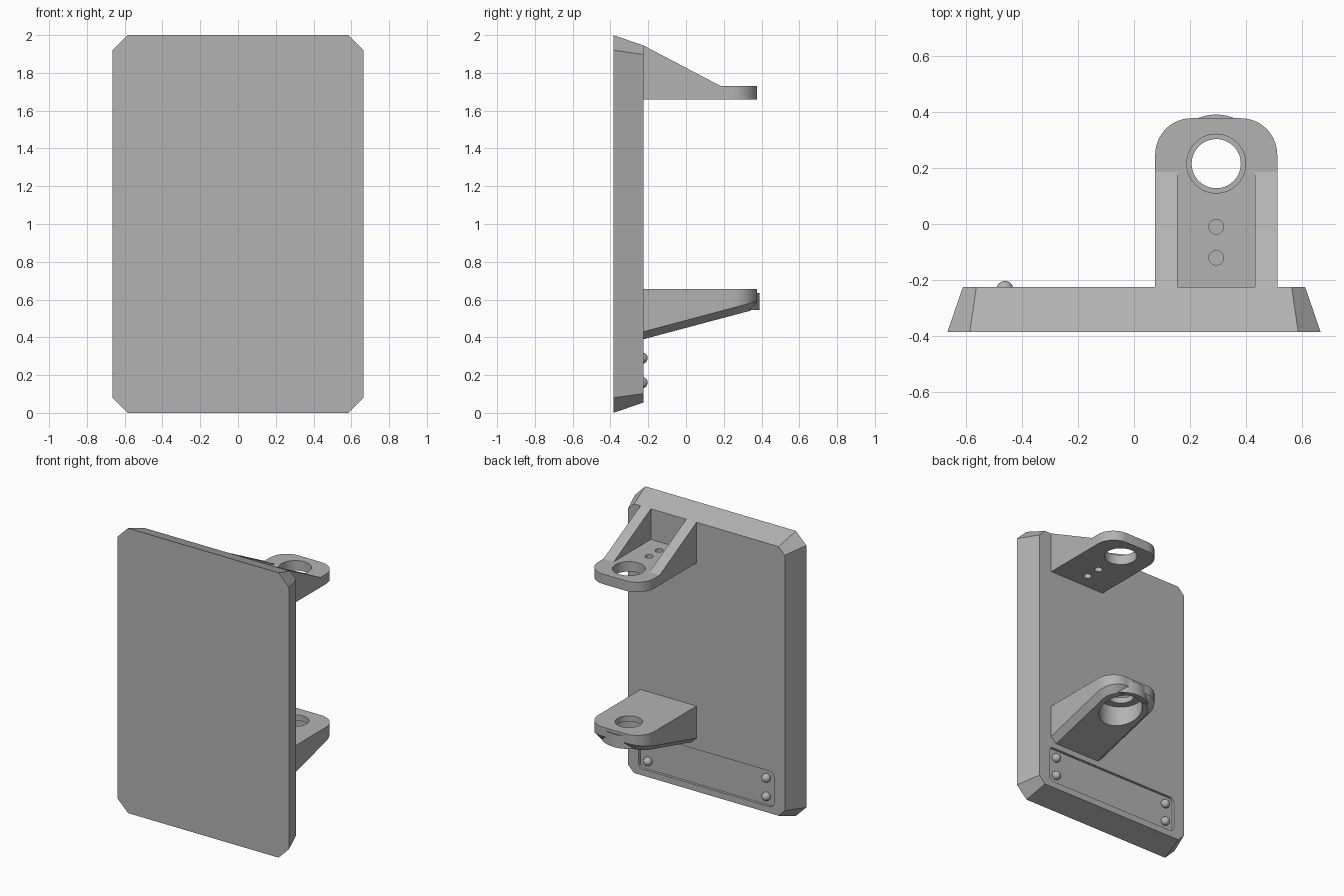
import bpy, bmesh, math
from math import sin, cos, pi

cube = bpy.data.objects.get("Cube")
if cube:
    bpy.data.objects.remove(cube, do_unlink=True)

grey = bpy.data.materials.new("plain_grey")
grey.use_nodes = True
grey.diffuse_color = (0.45, 0.45, 0.45, 1)
grey.node_tree.nodes["Principled BSDF"].inputs["Base Color"].default_value = (0.45, 0.45, 0.45, 1)

BACK = -0.225          # rear face of the panel
CX, HOLE_Y = 0.293, 0.215   # bracket centre line and pin hole
HALF = 0.2175          # bracket half width


def loft(name, rings):
    """Skin matching rings of points and cap both ends."""
    bm = bmesh.new()
    loops = [[bm.verts.new(p) for p in ring] for ring in rings]
    n = len(loops[0])
    for a, b in zip(loops, loops[1:]):
        for i in range(n):
            j = (i + 1) % n
            bm.faces.new((a[i], a[j], b[j], b[i]))
    bm.faces.new(loops[0])
    bm.faces.new(loops[-1])
    bmesh.ops.recalc_face_normals(bm, faces=bm.faces)
    mesh = bpy.data.meshes.new(name)
    bm.to_mesh(mesh)
    bm.free()
    obj = bpy.data.objects.new(name, mesh)
    bpy.context.collection.objects.link(obj)
    mesh.materials.append(grey)
    return obj


def arc(x, y, r, start, end, steps=12):
    return [(x + r * cos(start + (end - start) * i / steps),
             y + r * sin(start + (end - start) * i / steps)) for i in range(steps + 1)]


def tab(half, end, r):
    """Bracket outline with two rounded far corners."""
    return ([(CX - half, BACK), (CX + half, BACK)]
            + arc(CX + half - r, end - r, r, 0, pi / 2)
            + arc(CX - half + r, end - r, r, pi / 2, pi))


def cylinder(name, x, y, r, z0, z1):
    pts = arc(x, y, r, 0, 2 * pi, 64)[:-1]
    return loft(name, [[(*p, z) for p in pts] for z in (z0, z1)])


def combine(obj, other, operation):
    mod = obj.modifiers.new(operation, 'BOOLEAN')
    mod.operation = operation
    mod.solver = 'EXACT'
    mod.object = other
    bpy.context.view_layer.objects.active = obj
    bpy.ops.object.modifier_apply(modifier=mod.name)
    bpy.data.objects.remove(other, do_unlink=True)


def smooth(obj):
    bpy.ops.object.select_all(action='DESELECT')
    obj.select_set(True)
    bpy.context.view_layer.objects.active = obj
    bpy.ops.object.shade_smooth_by_angle(angle=math.radians(30))


# Panel: chamfered rectangle tapering toward the back
def panel_ring(w, h, c, y):
    return [(x, y, z + 1) for x, z in
            ((w - c, -h), (w, c - h), (w, h - c), (w - c, h),
             (c - w, h), (-w, h - c), (-w, c - h), (c - w, -h))]


panel = loft("panel", [panel_ring(0.665, 1.0, 0.08, -0.385),
                       panel_ring(0.61, 0.945, 0.048, BACK)])

# Shallow rounded recess low on the back
w, h, r = 0.525, 0.125, 0.035
outline = []
for k, (sx, sz) in enumerate(((1, 1), (-1, 1), (-1, -1), (1, -1))):
    outline += arc(sx * (w - r), 0.225 + sz * (h - r), r, k * pi / 2, (k + 1) * pi / 2, 8)
recess = loft("recess_cutter", [[(x, y, z) for x, z in outline] for y in (BACK - 0.018, 0)])
combine(panel, recess, 'DIFFERENCE')

# Domed rivets in the recess corners
for side, x in (("left", 0.46), ("right", -0.46)):
    for level, z in (("lower", 0.16), ("upper", 0.29)):
        bpy.ops.mesh.primitive_uv_sphere_add(segments=24, ring_count=12, radius=0.03,
                                             location=(x, BACK - 0.008, z))
        rivet = bpy.context.object
        rivet.name = f"{level}_{side}_rivet"
        rivet.data.materials.append(grey)
        smooth(rivet)

# Upper bracket: drilled flat tab
upper = loft("upper_bracket", [[(*p, z) for p in tab(HALF, 0.377, 0.13)] for z in (1.66, 1.73)])
for y, r in ((HOLE_Y, 0.105), (-0.01, 0.026), (-0.12, 0.026)):
    combine(upper, cylinder("drill", CX, y, r, 1.6, 1.8), 'DIFFERENCE')
smooth(upper)

# Triangular gussets on both sides of the upper bracket
for side, x in (("left", CX + HALF - 0.08), ("right", CX - HALF)):
    loft(f"{side}_gusset", [[(x + d, BACK, 1.73), (x + d, 0.185, 1.73), (x + d, BACK, 1.945)]
                            for d in (0, 0.08)])


# Lower bracket: wedge with a chamfered sloping underside
def sloped(points, z):
    return [(x, y, z + 0.267 * (y - BACK)) for x, y in points]


outer = tab(HALF, 0.377, 0.13)
lower = loft("lower_bracket", [[(*p, 0.655) for p in outer], sloped(outer, 0.43),
                               sloped(tab(HALF - 0.042, 0.338, 0.09), 0.39)])
combine(lower, cylinder("boss", CX, HOLE_Y, 0.175, 0.545, 0.635), 'UNION')
combine(lower, cylinder("counterbore", CX, HOLE_Y, 0.14, 0.3, 0.615), 'DIFFERENCE')
combine(lower, cylinder("drill", CX, HOLE_Y, 0.0875, 0.3, 0.8), 'DIFFERENCE')
smooth(lower)
smooth(panel)
